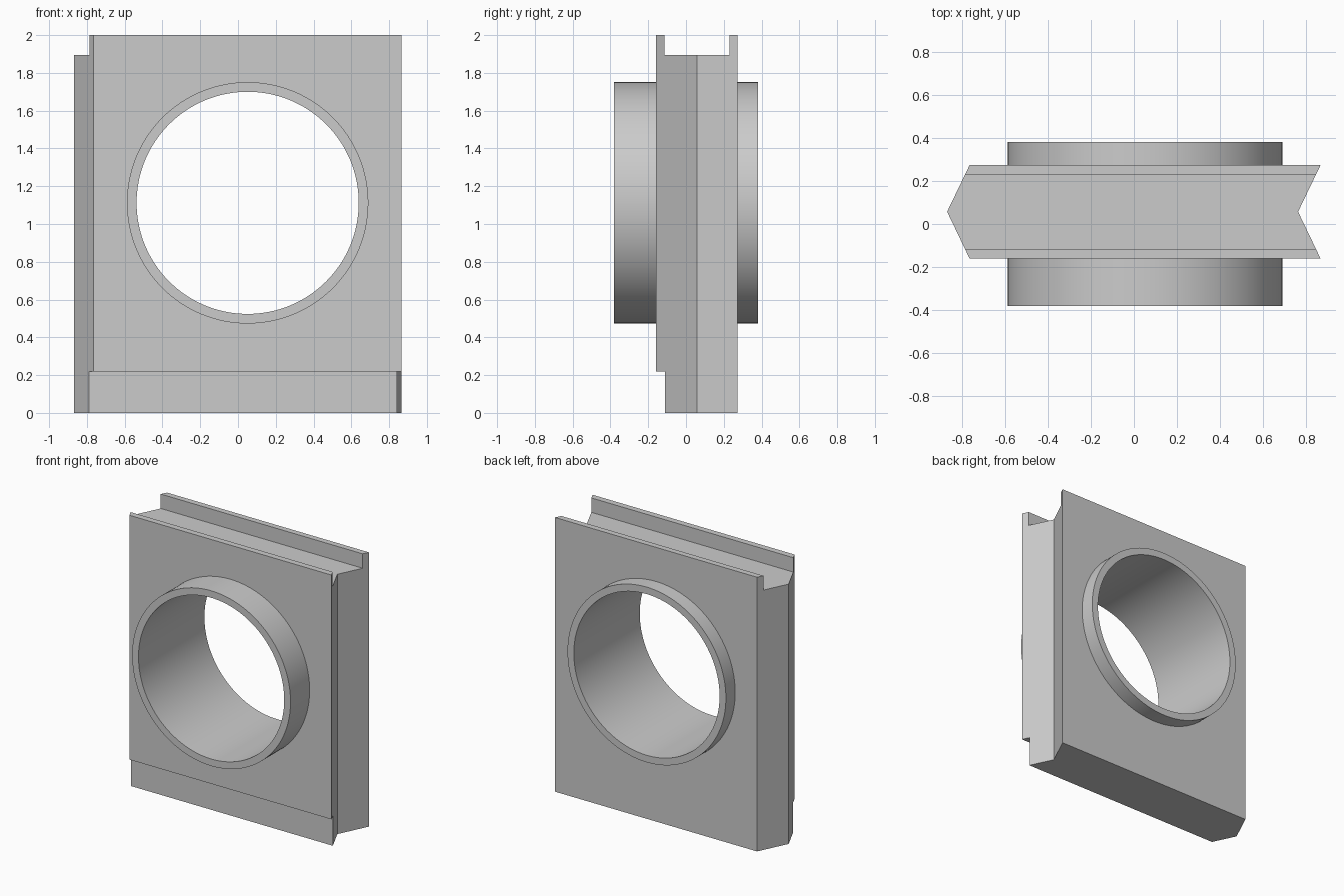
import bpy, bmesh, math
from mathutils import Matrix

cube = bpy.data.objects.get("Cube")
if cube:
    bpy.data.objects.remove(cube, do_unlink=True)

grey = bpy.data.materials.new("light grey")
grey.use_nodes = True
colour = (0.6, 0.6, 0.6, 1)
grey.diffuse_color = colour
grey.node_tree.nodes["Principled BSDF"].inputs["Base Color"].default_value = colour

FRONT, BACK, MID = -0.16, 0.273, 0.057   # panel depth and ridge line
LEFT, RIGHT, POINT = 0.866, -0.764, 0.104  # edge positions and ridge depth
CX, CZ = 0.051, 1.112                    # ring centre


def finish(name, bm):
    bmesh.ops.recalc_face_normals(bm, faces=bm.faces)
    mesh = bpy.data.meshes.new(name)
    bm.to_mesh(mesh)
    bm.free()
    mesh.materials.append(grey)
    obj = bpy.data.objects.new(name, mesh)
    bpy.context.collection.objects.link(obj)
    return obj


def prism(name, outline, z0, z1):
    bm = bmesh.new()
    face = bm.faces.new([bm.verts.new((x, y, z0)) for x, y in outline])
    top = bmesh.ops.extrude_face_region(bm, geom=[face])
    verts = [v for v in top["geom"] if isinstance(v, bmesh.types.BMVert)]
    bmesh.ops.translate(bm, verts=verts, vec=(0, 0, z1 - z0))
    return finish(name, bm)


def slot(name, y0, y1, z0, z1):
    return prism(name, [(-1.2, y0), (1.2, y0), (1.2, y1), (-1.2, y1)], z0, z1)


def cylinder(name, radius, depth):
    bm = bmesh.new()
    place = Matrix.Translation((CX, 0, CZ)) @ Matrix.Rotation(math.pi / 2, 4, "X")
    bmesh.ops.create_cone(bm, cap_ends=True, segments=128, radius1=radius,
                          radius2=radius, depth=depth, matrix=place)
    return finish(name, bm)


# Panel with a ridge on one side edge and a matching groove on the other
panel = prism("ring_panel", [
    (RIGHT, FRONT), (LEFT, FRONT), (LEFT - POINT, MID),
    (LEFT, BACK), (RIGHT, BACK), (RIGHT - POINT, MID)], 0, 2)

# Top channel, bottom front rebate, ring collar and its bore
steps = [
    ("DIFFERENCE", slot("top_channel_cutter", -0.115, 0.23, 1.895, 2.2)),
    ("DIFFERENCE", slot("bottom_rebate_cutter", -0.5, -0.11, -0.2, 0.218)),
    ("UNION", cylinder("collar_helper", 0.639, 0.76)),
    ("DIFFERENCE", cylinder("bore_cutter", 0.588, 1.2)),
]
bpy.context.view_layer.objects.active = panel
for operation, helper in steps:
    helper.hide_render = True
    mod = panel.modifiers.new(helper.name, "BOOLEAN")
    mod.operation = operation
    mod.solver = "EXACT"
    mod.object = helper
    bpy.ops.object.modifier_apply(modifier=mod.name)
    bpy.data.objects.remove(helper, do_unlink=True)

# Smooth the round walls and keep the edges crisp
for obj in bpy.context.selected_objects:
    obj.select_set(False)
panel.select_set(True)
bpy.ops.object.shade_smooth_by_angle(angle=math.radians(20))
